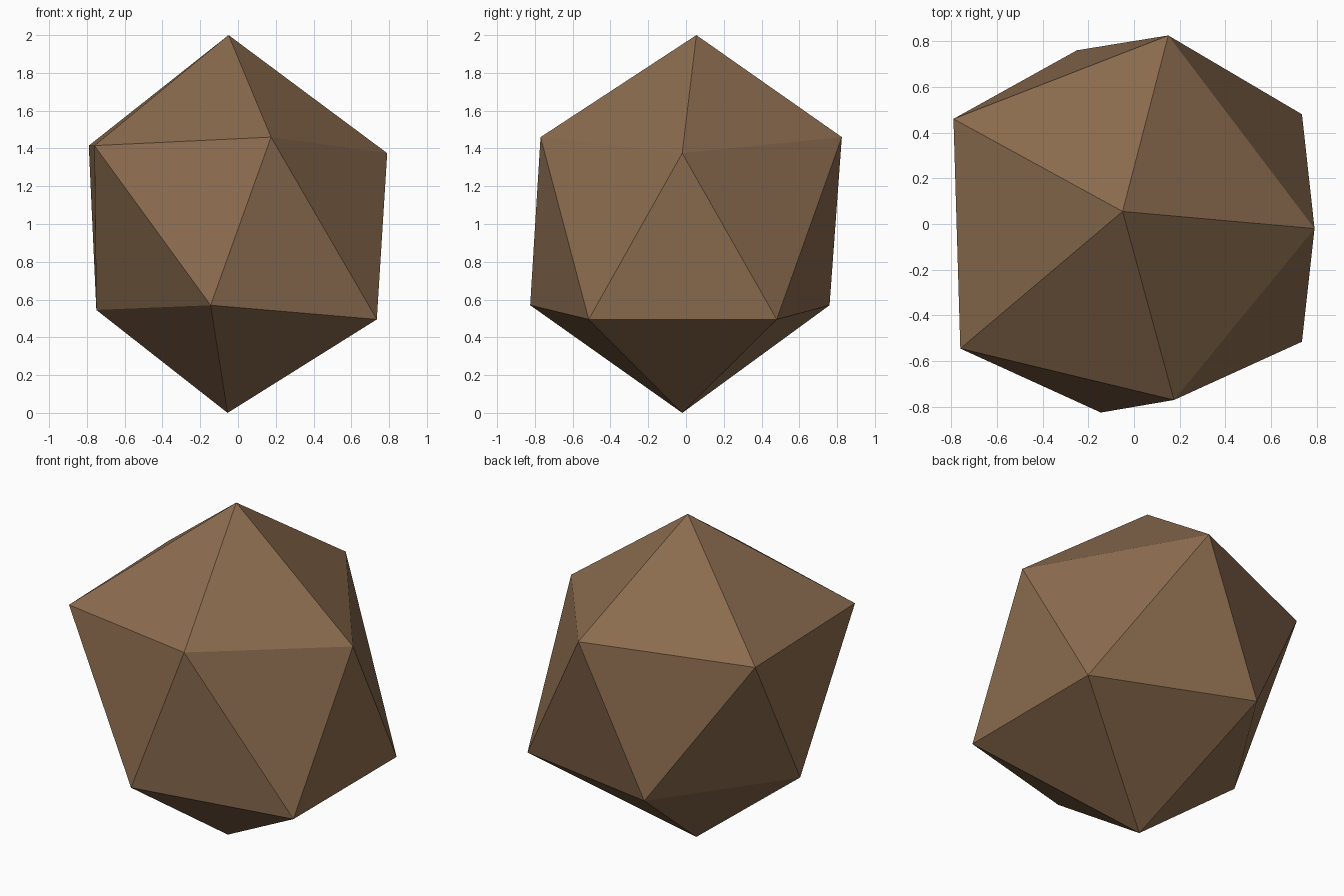
import bpy, bmesh

if "Cube" in bpy.data.objects:
    bpy.data.objects.remove(bpy.data.objects["Cube"])

# One flat brown for the whole rock
brown = bpy.data.materials.new("rock brown")
brown.diffuse_color = (0.26, 0.15, 0.078, 1)
brown.use_nodes = True
brown.node_tree.nodes["Principled BSDF"].inputs["Base Color"].default_value = brown.diffuse_color

# Irregular twenty-sided rock: two staggered rings of five between two tips
top, bottom = (-0.05, 0.055, 2.0), (-0.055, -0.02, 0.0)
upper = [(0.79, -0.02, 1.375), (0.15, 0.825, 1.46), (-0.79, 0.46, 1.415),
         (-0.76, -0.545, 1.415), (0.175, -0.77, 1.46)]
lower = [(0.735, 0.48, 0.495), (-0.25, 0.76, 0.57), (-0.75, -0.03, 0.545),
         (-0.145, -0.825, 0.57), (0.735, -0.515, 0.495)]

bm = bmesh.new()
t, b = bm.verts.new(top), bm.verts.new(bottom)
u = [bm.verts.new(p) for p in upper]
w = [bm.verts.new(p) for p in lower]
for i in range(5):
    j = (i + 1) % 5
    bm.faces.new((t, u[i], u[j]))        # upper cap
    bm.faces.new((u[i], w[i], u[j]))     # belt, pointing down
    bm.faces.new((w[i], w[j], u[j]))     # belt, pointing up
    bm.faces.new((b, w[j], w[i]))        # lower cap
bmesh.ops.recalc_face_normals(bm, faces=bm.faces[:])

mesh = bpy.data.meshes.new("rock")
bm.to_mesh(mesh)
bm.free()
mesh.materials.append(brown)
bpy.context.collection.objects.link(bpy.data.objects.new("rock", mesh))
